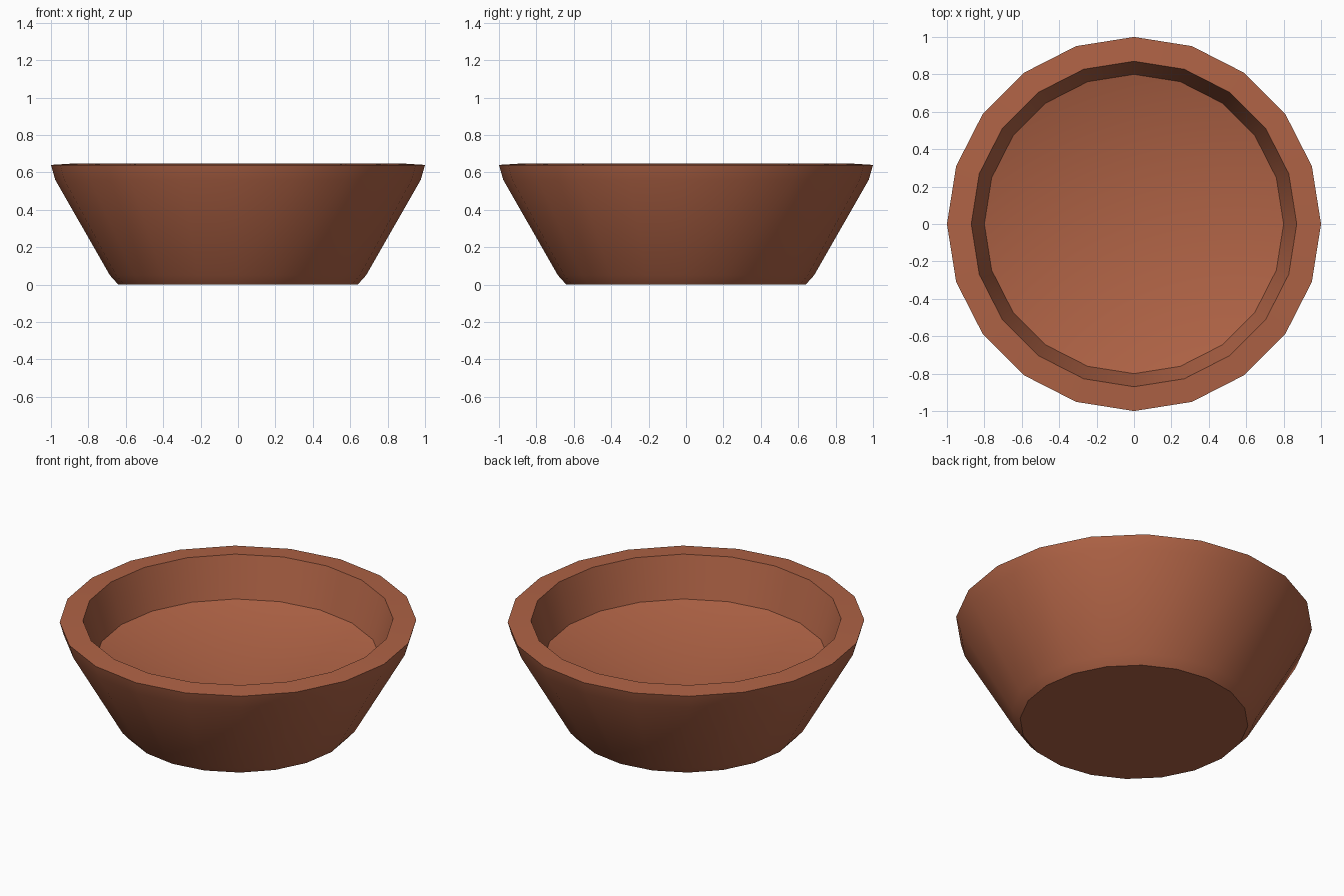
import bpy, bmesh, math

if "Cube" in bpy.data.objects:
    bpy.data.objects.remove(bpy.data.objects["Cube"])

SIDES = 20

# One terracotta colour
clay = bpy.data.materials.new("terracotta")
clay.diffuse_color = (0.43, 0.124, 0.06, 1)
clay.use_nodes = True
clay.node_tree.nodes["Principled BSDF"].inputs["Base Color"].default_value = clay.diffuse_color

# Profile (radius, height): underside edge, outer wall, rim, inner wall
profile = [(0.64, 0.0), (0.685, 0.05), (0.977, 0.56), (1.0, 0.64),
           (0.87, 0.648), (0.80, 0.403)]

bm = bmesh.new()
rings = [[bm.verts.new((r * math.cos(math.tau * i / SIDES),
                        r * math.sin(math.tau * i / SIDES), z))
          for i in range(SIDES)] for r, z in profile]

# Walls and rim
for a, b in zip(rings, rings[1:]):
    for i in range(SIDES):
        j = (i + 1) % SIDES
        bm.faces.new((a[i], a[j], b[j], b[i]))

# Flat underside and dished floor
bm.faces.new(rings[0][::-1])
centre = bm.verts.new((0, 0, 0.17))
for i in range(SIDES):
    bm.faces.new((rings[-1][i], rings[-1][(i + 1) % SIDES], centre))

mesh = bpy.data.meshes.new("bowl")
bm.to_mesh(mesh)
bm.free()
mesh.materials.append(clay)
bowl = bpy.data.objects.new("bowl", mesh)
bpy.context.collection.objects.link(bowl)

# Smooth walls, crisp rim, floor and base edges
bpy.context.view_layer.objects.active = bowl
bowl.select_set(True)
bpy.ops.object.shade_smooth_by_angle(angle=math.radians(30))
